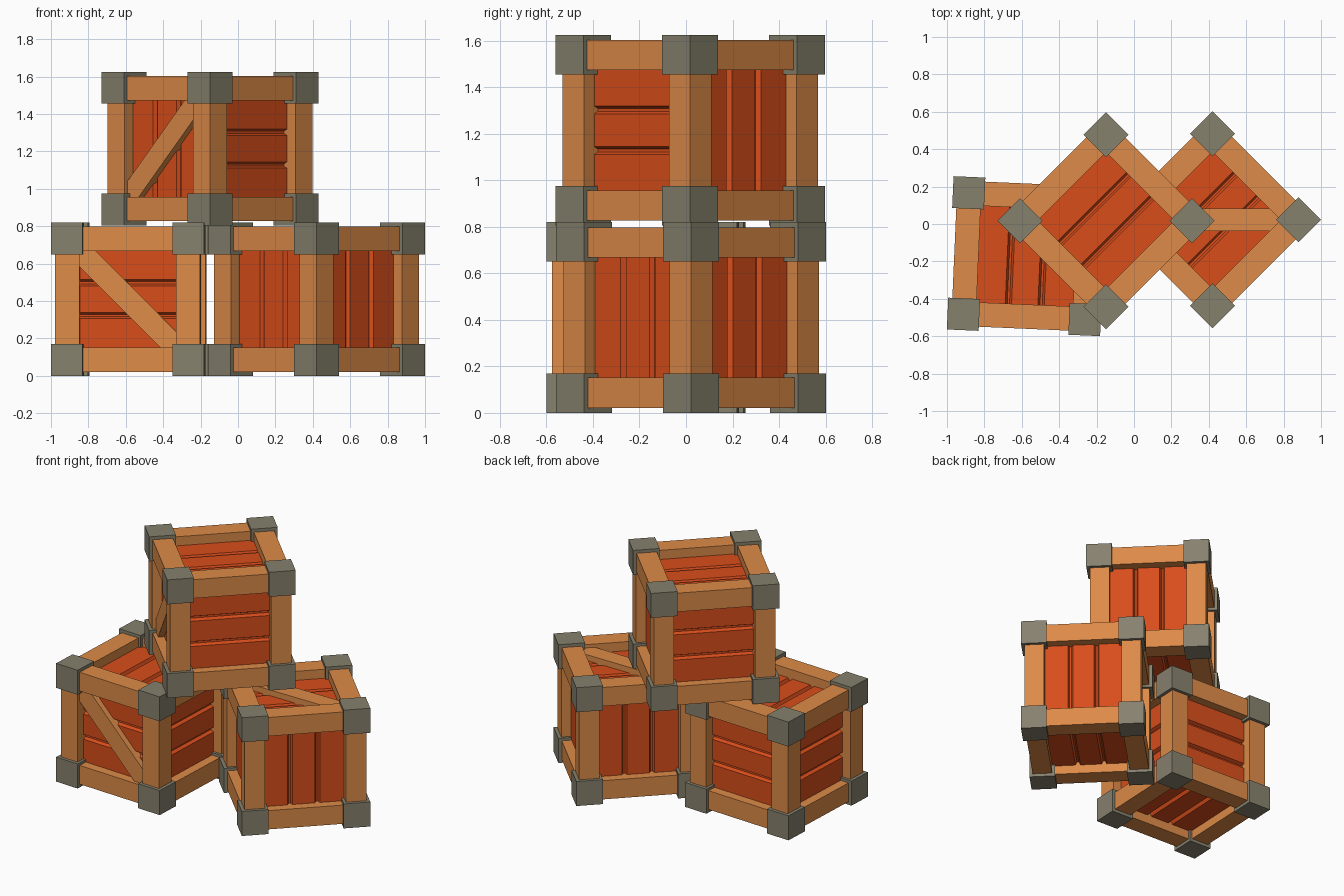
import bpy, bmesh
from math import radians
from itertools import product
from mathutils import Matrix, Vector

if "Cube" in bpy.data.objects:
    bpy.data.objects.remove(bpy.data.objects["Cube"])

BLOCK, BLOCK_C = 0.17, 0.325      # corner block size and offset from crate centre
BEAM, BEAM_C = 0.13, 0.323        # edge beam section and offset
FACE = 0.325                      # distance of the plank surface from crate centre


def material(name, rgb):
    m = bpy.data.materials.new(name)
    m.diffuse_color = (*rgb, 1)
    m.use_nodes = True
    m.node_tree.nodes["Principled BSDF"].inputs["Base Color"].default_value = m.diffuse_color
    return m


frame_mat = material("frame_wood", (0.73, 0.26, 0.065))
plank_mat = material("plank_wood", (0.69, 0.075, 0.011))
metal_mat = material("corner_metal", (0.24, 0.22, 0.155))


def add_box(bm, centre, size, rot=Matrix.Identity(4)):
    m = Matrix.Translation(centre) @ rot @ Matrix.Diagonal((*size, 1))
    bmesh.ops.create_cube(bm, size=1, matrix=m)


def basis(x, y, z):
    return Matrix((x, y, z)).transposed().to_4x4()


def to_mesh(bm, name, mat):
    bmesh.ops.recalc_face_normals(bm, faces=bm.faces)
    me = bpy.data.meshes.new(name)
    bm.to_mesh(me)
    bm.free()
    me.materials.append(mat)
    return me


def corner_blocks():
    bm = bmesh.new()
    for s in product((-1, 1), repeat=3):
        add_box(bm, Vector(s) * BLOCK_C, (BLOCK,) * 3)
    return to_mesh(bm, "corner_blocks", metal_mat)


def edge_beams():
    bm = bmesh.new()
    for axis, a, b in product(range(3), (-1, 1), (-1, 1)):
        centre, size = [a * BEAM_C, b * BEAM_C], [BEAM, BEAM]
        centre.insert(axis, 0)
        size.insert(axis, 2 * BLOCK_C)
        add_box(bm, centre, size)
    return to_mesh(bm, "edge_beams", frame_mat)


def plank_panels():
    # grooved cross-section (across, outward): three planks with V-shaped gaps
    half, g = 0.28, 0.0875
    top = [(-half, FACE)]
    for c in (-g, g):
        top += [(c - 0.017, FACE), (c - 0.006, FACE - 0.022),
                (c + 0.006, FACE - 0.022), (c + 0.017, FACE)]
    profile = top + [(half, FACE), (half, FACE - 0.045), (-half, FACE - 0.045)]
    X, Y, Z = Vector((1, 0, 0)), Vector((0, 1, 0)), Vector((0, 0, 1))
    bm = bmesh.new()
    # (face normal, direction the planks run)
    for normal, run in ((X, Y), (Z, Y), (Y, X)):
        for s in (-1, 1):
            n = normal * s
            across = n.cross(run)
            vs = [bm.verts.new(across * u + n * d - run * half) for u, d in profile]
            f = bm.faces.new(vs)
            ext = bmesh.ops.extrude_face_region(bm, geom=[f], use_keep_orig=True)
            moved = [e for e in ext["geom"] if isinstance(e, bmesh.types.BMVert)]
            bmesh.ops.translate(bm, verts=moved, vec=run * 2 * half)
    return to_mesh(bm, "plank_panels", plank_mat)


def diagonal_brace():
    # runs upper left to lower right on the -y face
    bm = bmesh.new()
    add_box(bm, (0, -0.335, 0), (0.9, 0.06, 0.12), Matrix.Rotation(radians(45), 4, 'Y'))
    return to_mesh(bm, "diagonal_brace", frame_mat)


parts = [corner_blocks(), edge_beams(), plank_panels(), diagonal_brace()]

# the same crate, tipped onto different sides: name, centre, turn about z, tipping
crates = [
    ("left_crate", (-0.573, -0.172, 0.41), -2.5, Matrix.Identity(4)),
    ("right_crate", (0.42, 0.022, 0.41), 45, basis((1, 0, 0), (0, 0, -1), (0, 1, 0))),
    ("top_crate", (-0.15, 0.018, 1.215), 45, basis((0, 0, 1), (1, 0, 0), (0, 1, 0))),
]
for name, centre, turn, tip in crates:
    for me in parts:
        ob = bpy.data.objects.new(f"{name}_{me.name}", me)
        ob.matrix_world = (Matrix.Translation(centre)
                           @ Matrix.Rotation(radians(turn), 4, 'Z') @ tip)
        bpy.context.collection.objects.link(ob)
